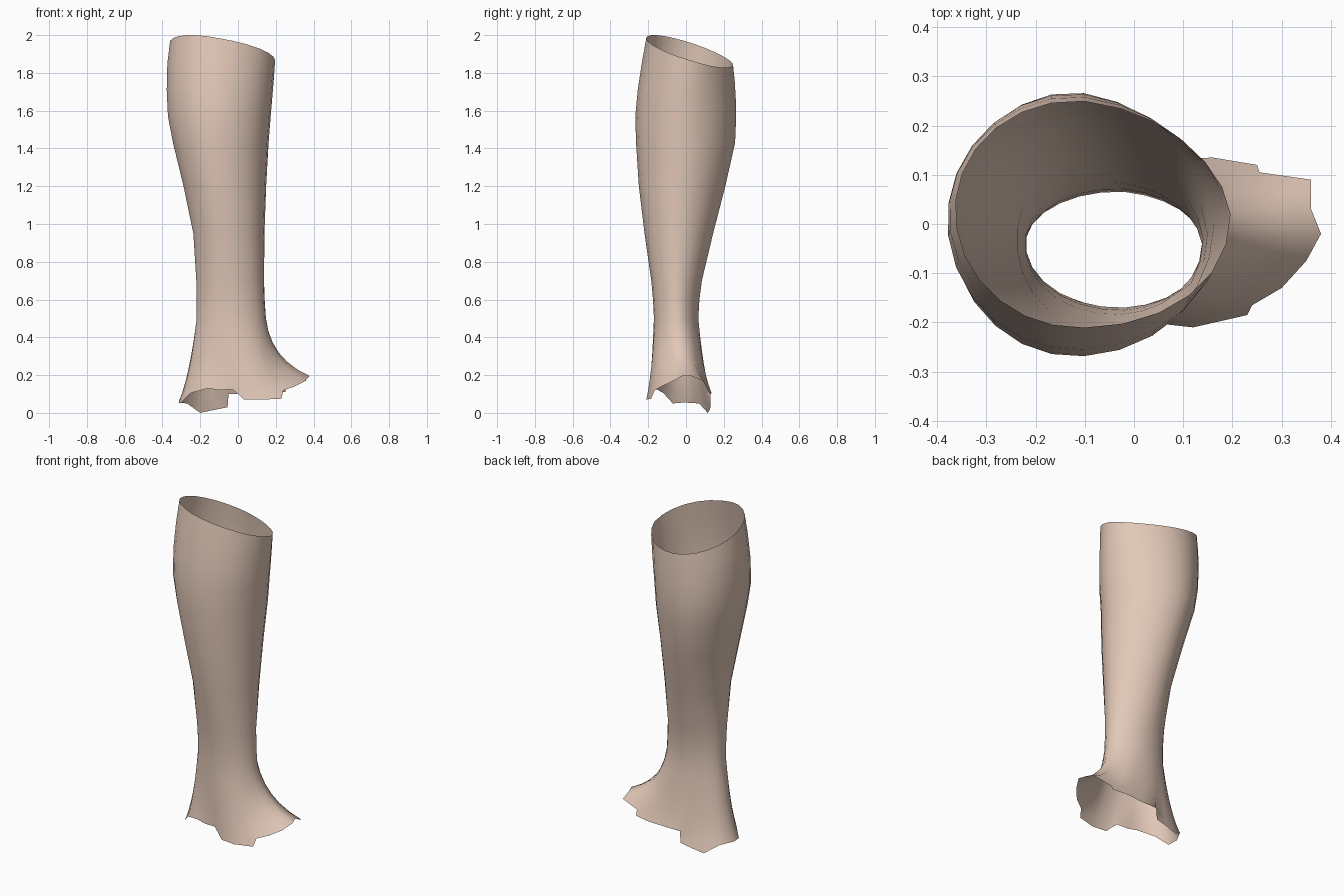
import bpy, bmesh, math

if "Cube" in bpy.data.objects:
    bpy.data.objects.remove(bpy.data.objects["Cube"])

# Leg sections: z, back x, shin x, front y, rear y, x of widest point, y of middle
SECTIONS = [
    (0.50, -0.220, 0.148, -0.170, 0.066, -0.03, -0.04),
    (0.60, -0.220, 0.141, -0.175, 0.072, -0.03, -0.04),
    (0.70, -0.222, 0.138, -0.184, 0.085, -0.04, -0.04),
    (0.95, -0.238, 0.140, -0.220, 0.145, -0.06, -0.03),
    (1.20, -0.290, 0.149, -0.250, 0.210, -0.09, -0.02),
    (1.43, -0.346, 0.162, -0.265, 0.262, -0.12, 0.00),
    (1.57, -0.373, 0.173, -0.269, 0.268, -0.12, 0.00),
    (1.72, -0.380, 0.186, -0.255, 0.264, -0.12, 0.01),
    (1.85, -0.376, 0.196, -0.235, 0.250, -0.12, 0.02),
    (2.00, -0.358, 0.200, -0.208, 0.240, -0.12, 0.02),
]

# Ragged lower edge, counter-clockwise from the foot end
HEM = [
    (.38, -.02, .195), (.36, .03, .195), (.36, .09, .17), (.255, .105, .14),
    (.25, .12, .11), (.16, .135, .105), (.05, .13, .10), (-.05, .13, .10),
    (-.055, .13, .03), (-.13, .125, .015), (-.20, .115, 0), (-.27, .07, .05),
    (-.315, -.01, .055), (-.305, -.07, .05), (-.25, -.12, .105), (-.16, -.165, .13),
    (-.10, -.17, .12), (-.03, -.18, .125), (0, -.19, .10), (.03, -.20, .07),
    (.12, -.21, .07), (.23, -.185, .075), (.24, -.165, .12), (.30, -.13, .14),
    (.35, -.075, .165),
]
N = len(HEM)
ANGLES = [2 * math.pi * i / N for i in range(N)]


def leg_point(z, a):
    """Point on the leg surface: four quarter-ellipses per section."""
    for lo, hi in zip(SECTIONS, SECTIONS[1:]):
        if z <= hi[0]:
            break
    k = (z - lo[0]) / (hi[0] - lo[0])
    _, x0, x1, y0, y1, xc, yc = [p + (q - p) * k for p, q in zip(lo, hi)]
    c, s = math.cos(a), math.sin(a)
    rx = x1 - xc if c > 0 else xc - x0
    ry = y1 - yc if s > 0 else yc - y0
    flat = 1 - 0.05 * max(0, c) * max(0, s) * 2   # flatter inner shin
    return (xc + rx * c * flat, yc + ry * s * flat, z)


def foot_point(i, t):
    """Curve from the lower edge (t=0) flaring up into the ankle (t=1)."""
    a = ANGLES[i]
    top, hem = leg_point(SECTIONS[0][0], a), HEM[i]
    f = 0.4 - 0.3 * max(0, math.cos(a)) ** 2
    mid = [top[j] + f * (hem[j] - top[j]) for j in (0, 1)]
    mid.append(hem[2] + 0.3 * (top[2] - hem[2]))
    return [hem[j] * (1 - t) ** 2 + 2 * mid[j] * t * (1 - t) + top[j] * t * t
            for j in range(3)]


def rim_height(a):
    return 1.914 - 0.047 * math.cos(a) - 0.0725 * math.sin(a)


# Rows from the lower edge up to the slanted top rim
rows = [[foot_point(i, t) for i in range(N)] for t in (0, .17, .34, .5, .66, .83)]
rows += [[leg_point(s[0], a) for a in ANGLES] for s in SECTIONS[:7]]
base = SECTIONS[6][0]
rows += [[leg_point(base + (rim_height(a) - base) * k, a) for a in ANGLES]
         for k in (.35, .7, 1)]

# Open leg shell
bm = bmesh.new()
rings = [[bm.verts.new(p) for p in row] for row in rows]
for lower, upper in zip(rings, rings[1:]):
    for i in range(N):
        j = (i + 1) % N
        bm.faces.new((lower[i], lower[j], upper[j], upper[i])).smooth = True
mesh = bpy.data.meshes.new("leg_shell")
bm.to_mesh(mesh)
bm.free()
leg = bpy.data.objects.new("leg_shell", mesh)
bpy.context.collection.objects.link(leg)

skin = bpy.data.materials.new("skin")
skin.diffuse_color = (0.76, 0.58, 0.48, 1)
skin.use_nodes = True
skin.node_tree.nodes["Principled BSDF"].inputs["Base Color"].default_value = skin.diffuse_color
mesh.materials.append(skin)
